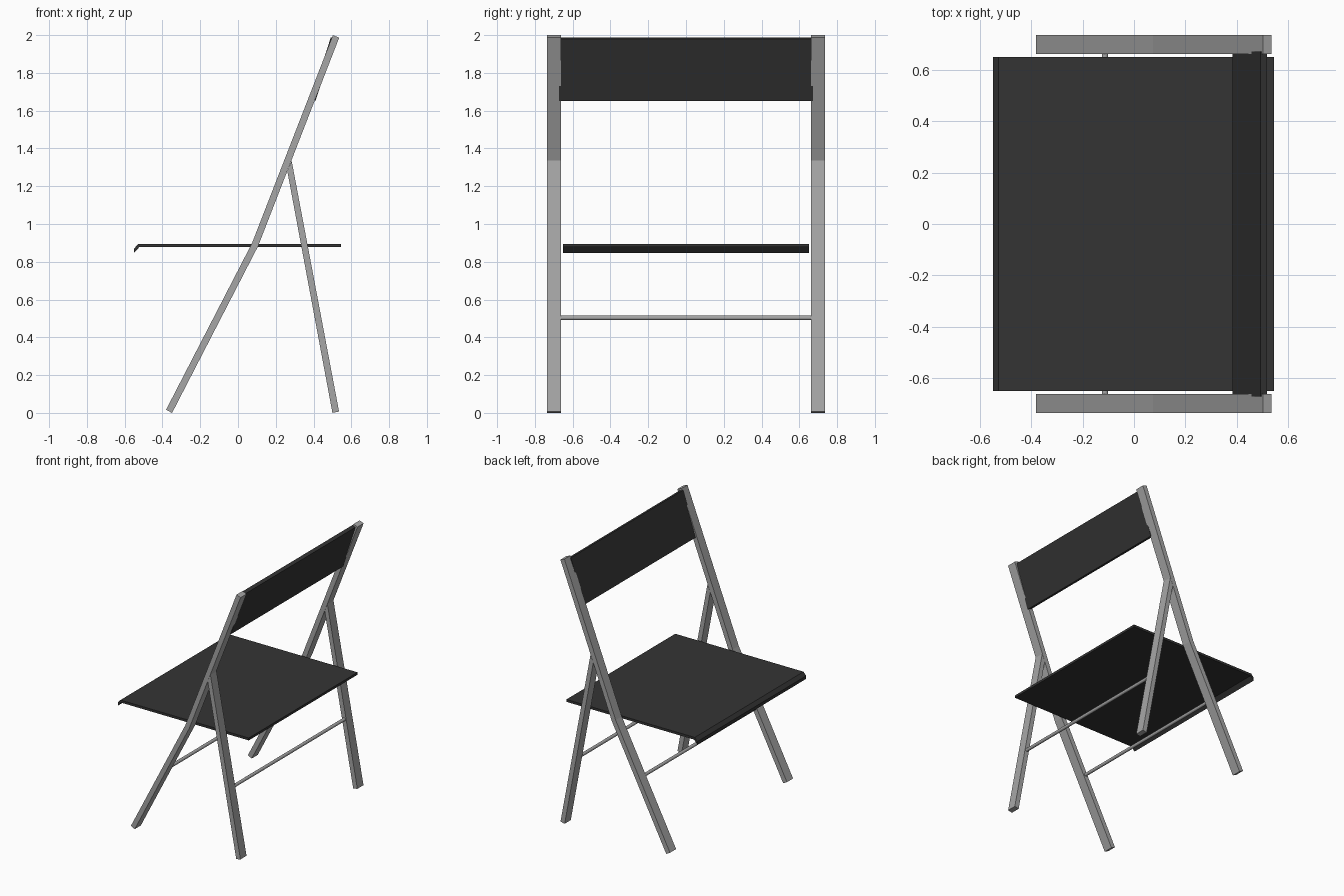
import bpy
import bmesh
from mathutils import Vector

cube = bpy.data.objects.get("Cube")
if cube:
    bpy.data.objects.remove(cube, do_unlink=True)


def make_material(name, value):
    mat = bpy.data.materials.new(name)
    mat.use_nodes = True
    color = (value, value, value, 1)
    mat.diffuse_color = color
    mat.node_tree.nodes["Principled BSDF"].inputs["Base Color"].default_value = color
    return mat


metal = make_material("grey metal", 0.38)
panel = make_material("charcoal panel", 0.034)


def extrude_profile(name, points, y0, y1, mat):
    """Extrude a side profile of (x, z) points from y0 to y1."""
    bm = bmesh.new()
    face = bm.faces.new([bm.verts.new((x, y0, z)) for x, z in points])
    result = bmesh.ops.extrude_face_region(bm, geom=[face])
    verts = [v for v in result["geom"] if isinstance(v, bmesh.types.BMVert)]
    bmesh.ops.translate(bm, verts=verts, vec=(0, y1 - y0, 0))
    bmesh.ops.recalc_face_normals(bm, faces=bm.faces)
    mesh = bpy.data.meshes.new(name)
    bm.to_mesh(mesh)
    bm.free()
    mesh.materials.append(mat)
    obj = bpy.data.objects.new(name, mesh)
    bpy.context.collection.objects.link(obj)
    return obj


def strip(path, width):
    """Outline a bar of constant width along a path, with mitred bends."""
    pts = [Vector(p) for p in path]
    dirs = [(b - a).normalized() for a, b in zip(pts, pts[1:])]
    left, right = [], []
    for i, p in enumerate(pts):
        before, after = dirs[max(i - 1, 0)], dirs[min(i, len(dirs) - 1)]
        mid = (before + after).normalized()
        side = Vector((-mid.y, mid.x)) * (width / 2 / mid.dot(after))
        left.append(p + side)
        right.append(p - side)
    return left + right[::-1]


def rod(name, x, z):
    bpy.ops.mesh.primitive_cylinder_add(
        vertices=16, radius=0.012, depth=1.34, location=(x, 0, z), rotation=(1.5708, 0, 0))
    obj = bpy.context.object
    obj.name = name
    obj.data.materials.append(metal)
    bpy.ops.object.shade_smooth_by_angle()


# Side frames: a bent front leg running up to the back, and a rear leg butting against it
frame = strip([(-0.365, 0.008), (0.09, 0.89), (0.519, 1.993)], 0.036)
rear = [(0.5, 0), (0.535, 0.007), (0.284, 1.335), (0.261, 1.28)]
for side, y0, y1 in (("right", 0.662, 0.735), ("left", -0.735, -0.662)):
    extrude_profile(side + "_front_leg", frame, y0, y1, metal)
    extrude_profile(side + "_rear_leg", rear, y0, y1, metal)

# Cross rods
rod("front_rod", -0.113, 0.503)
rod("rear_rod", 0.425, 0.503)

# Seat with a turned-down front lip
seat = [(0.545, 0.877), (0.545, 0.895), (-0.528, 0.895), (-0.55, 0.87),
        (-0.55, 0.847), (-0.523, 0.877)]
extrude_profile("seat", seat, -0.65, 0.65, panel)

# Backrest, slightly steeper than the frame
extrude_profile("backrest", strip([(0.397, 1.656), (0.505, 1.984)], 0.028), -0.672, 0.672, panel)
